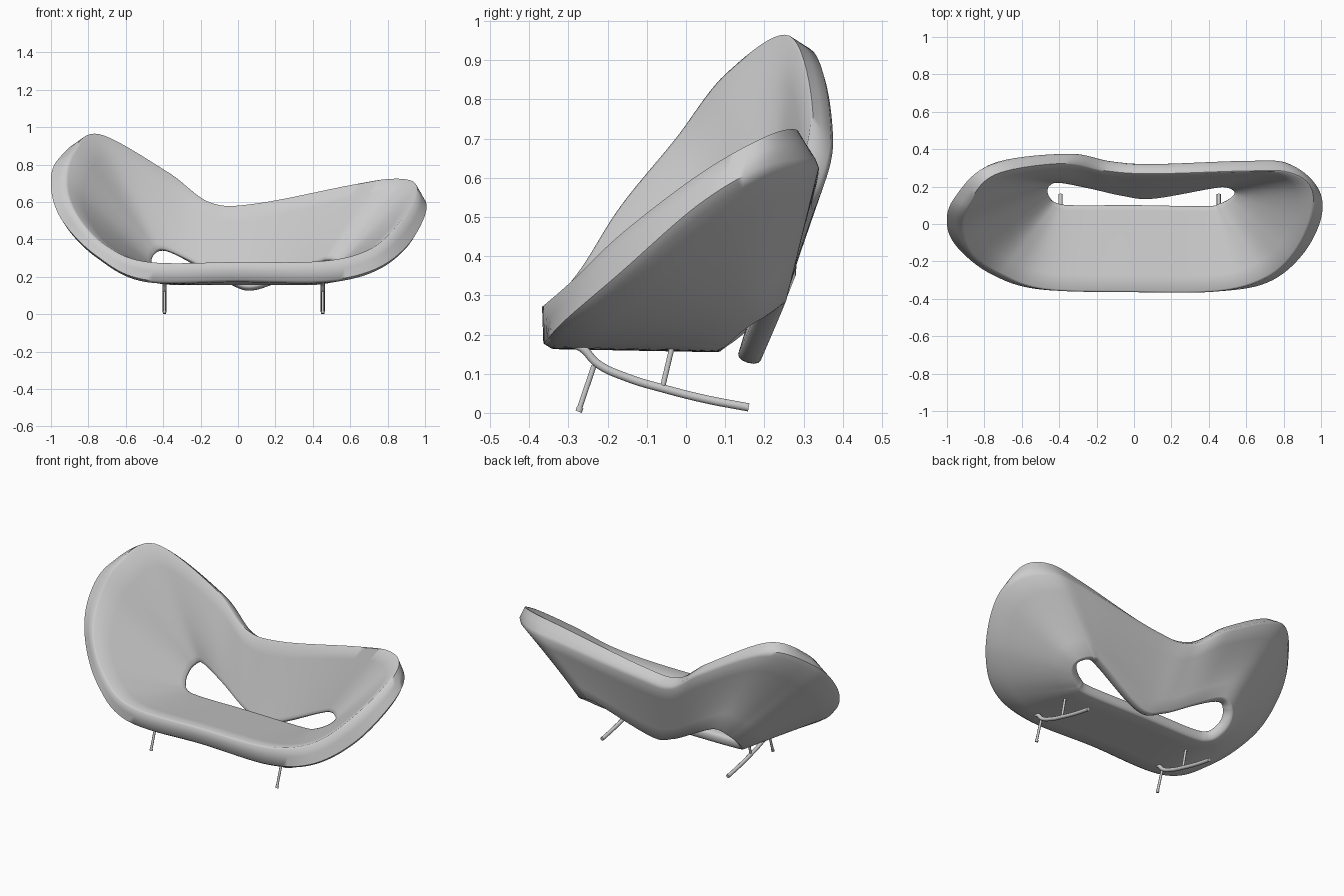
import bpy
import bmesh
import math
from mathutils import Vector

default_cube = bpy.data.objects.get("Cube")
if default_cube:
    bpy.data.objects.remove(default_cube, do_unlink=True)


def make_material(name, value):
    material = bpy.data.materials.new(name)
    material.use_nodes = True
    color = (value, value, value, 1)
    material.diffuse_color = color
    material.node_tree.nodes["Principled BSDF"].inputs["Base Color"].default_value = color
    return material


grey = make_material("light grey", .6)

# Stations run counterclockwise from the middle of the front edge
rim_upper = [
    (0, -.365, .28), (.45, -.36, .285), (.7, -.29, .345), (.85, -.16, .47),
    (.945, .04, .62), (.94, .2, .71), (.82, .275, .73), (.6, .28, .695),
    (.1, .265, .595), (-.15, .28, .6), (-.38, .32, .765), (-.74, .26, .965),
    (-.88, .1, .87), (-.917, -.03, .7), (-.86, -.17, .53), (-.71, -.27, .37),
    (-.48, -.35, .28)]
rim_lower = [
    (0, -.36, .185), (.45, -.36, .18), (.72, -.31, .235), (.9, -.165, .36),
    (1, .03, .53), (.985, .19, .625), (.84, .315, .65), (.62, .33, .63),
    (.1, .315, .555), (-.13, .33, .56), (-.36, .37, .72), (-.77, .315, .93),
    (-.96, .14, .83), (-1, 0, .68), (-.94, -.13, .5), (-.76, -.27, .315),
    (-.5, -.35, .185)]
hole_edge = [
    (0, .09, .215), (.38, .085, .215), (.46, .1, .225), (.515, .13, .25),
    (.54, .16, .275), (.53, .18, .29), (.49, .195, .3), (.42, .19, .28),
    (.1, .135, .155), (-.06, .15, .19), (-.24, .19, .285), (-.4, .22, .352),
    (-.45, .205, .33), (-.465, .175, .29), (-.455, .14, .255),
    (-.42, .105, .225), (-.32, .09, .215)]


def closed_spline(points, steps=10):
    """Smooth closed loop through the points."""
    points = [Vector(p) for p in points]
    count = len(points)
    loop = []
    for i in range(count):
        a, b, c, d = (points[(i + k) % count] for k in (-1, 0, 1, 2))
        for s in range(steps):
            t = s / steps
            loop.append(b + (c - a) * t / 2
                        + (a - b * 2.5 + c * 2 - d / 2) * t ** 2
                        + (b * 3 - a - c * 3 + d) * t ** 3 / 2)
    return loop


def build_shell():
    upper, lower, hole = map(closed_spline, (rim_upper, rim_lower, hole_edge))
    count = len(hole)
    thickness = .06
    bm = bmesh.new()
    rings = []
    for i in range(count):
        u, l, h = upper[i], lower[i], hole[i]
        radial = (u - h).normalized()
        tangent = hole[(i + 1) % count] - hole[i - 1]
        outward = tangent.cross(radial).normalized()
        under = h + outward * thickness
        inset = l.lerp(under, .05) + outward * .012
        # Cross-section: seat surface, rounded opening, underside, rim band
        section = [u.lerp(h, t) for t in (.02, .2, .4, .6, .8, .96)]
        middle = (h + under) / 2
        for k in range(7):
            angle = math.pi * k / 6
            section.append(middle - outward * math.cos(angle) * thickness / 2
                           - radial * math.sin(angle) * .015)
        section += [under.lerp(inset, t) for t in (.2, .4, .6, .8, 1)]
        section += [l, l.lerp(u, .5), l.lerp(u, .92)]
        rings.append([bm.verts.new(p) for p in section])
    for i, ring in enumerate(rings):
        following = rings[(i + 1) % count]
        for k in range(len(ring)):
            n = (k + 1) % len(ring)
            bm.faces.new((ring[k], ring[n], following[n], following[k]))
    bmesh.ops.recalc_face_normals(bm, faces=bm.faces)
    mesh = bpy.data.meshes.new("seat_shell")
    bm.to_mesh(mesh)
    bm.free()
    shell = bpy.data.objects.new("seat_shell", mesh)
    bpy.context.collection.objects.link(shell)
    mesh.materials.append(grey)
    bpy.ops.object.select_all(action="DESELECT")
    shell.select_set(True)
    bpy.context.view_layer.objects.active = shell
    bpy.ops.object.shade_smooth_by_angle(angle=math.radians(60))


def tube(name, points, radius, smooth=False):
    """Round bar through points."""
    curve = bpy.data.curves.new(name, "CURVE")
    curve.dimensions = "3D"
    curve.bevel_depth = radius
    curve.bevel_resolution = 3
    curve.use_fill_caps = True
    if smooth:
        spline = curve.splines.new("BEZIER")
        spline.bezier_points.add(len(points) - 1)
        for knot, p in zip(spline.bezier_points, points):
            knot.co = p
            knot.handle_left_type = knot.handle_right_type = "AUTO"
    else:
        spline = curve.splines.new("POLY")
        spline.points.add(len(points) - 1)
        for knot, p in zip(spline.points, points):
            knot.co = (*p, 1)
    curve.materials.append(grey)
    bar = bpy.data.objects.new(name, curve)
    bpy.context.collection.objects.link(bar)


build_shell()

# Two identical leg frames under the seat
for side, x in (("right", -.393), ("left", .453)):
    runner = [(-.3, .18), (-.265, .165), (-.225, .125), (-.15, .09),
              (-.05, .06), (.05, .035), (.16, .014)]
    tube(side + "_runner", [(x, y, z) for y, z in runner], .011, True)
    tube(side + "_front_leg", [(x, -.235, .12), (x, -.273, .008)], .007)
    tube(side + "_foot", [(x, -.27, .014), (x, -.274, .003)], .009)
    tube(side + "_rear_strut", [(x, -.035, .17), (x, -.06, .065)], .007)
